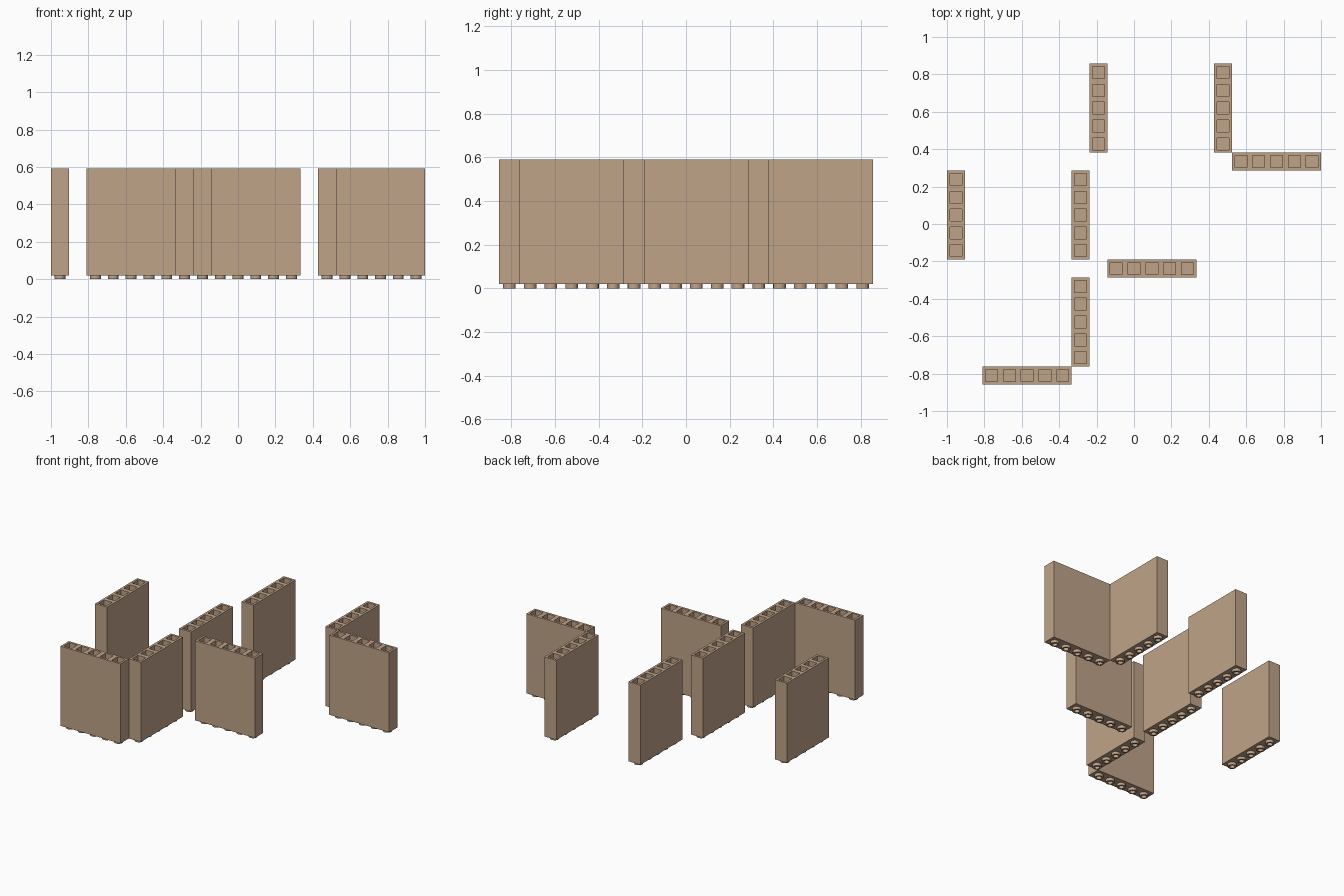
import bpy, bmesh, math
from mathutils import Vector

if "Cube" in bpy.data.objects:
    bpy.data.objects.remove(bpy.data.objects["Cube"])

C = 2 / 21              # one grid cell
Z0, Z1 = 0.02, 0.591    # wall body bottom and top
HOLE, DEPTH = 0.032, 0.1
R_OUT, R_IN, SIDES = 0.029, 0.018, 16

mat = bpy.data.materials.new("tan")
mat.diffuse_color = (0.53, 0.37, 0.25, 1)
mat.use_nodes = True
mat.node_tree.nodes["Principled BSDF"].inputs["Base Color"].default_value = mat.diffuse_color


def bridge(bm, a, b):
    n = len(a)
    for i in range(n):
        j = (i + 1) % n
        bm.faces.new((a[i], a[j], b[j], b[i]))


def ring(bm, cx, cy, z, r, n, turn=0.0):
    return [bm.verts.new((cx + r * math.cos(turn + math.tau * i / n),
                          cy + r * math.sin(turn + math.tau * i / n), z)) for i in range(n)]


def wall(name, x, y, along_x):
    """Five-cell panel, lower corner at (x, y), sockets above and hollow pegs below."""
    bm = bmesh.new()
    q, s2 = math.pi / 4, math.sqrt(2)
    for k in range(5):
        cx = x + C * (0.5 + (k if along_x else 0))
        cy = y + C * (0.5 + (0 if along_x else k))
        # cell shell with a square socket in the top
        low = ring(bm, cx, cy, Z0, C / s2, 4, q)
        top = ring(bm, cx, cy, Z1, C / s2, 4, q)
        rim = ring(bm, cx, cy, Z1, HOLE * s2, 4, q)
        floor = ring(bm, cx, cy, Z1 - DEPTH, HOLE * s2, 4, q)
        bm.faces.new(low[::-1])
        for a, b in ((low, top), (top, rim), (rim, floor)):
            bridge(bm, a, b)
        bm.faces.new(floor)
        # hollow round peg
        a = ring(bm, cx, cy, Z0, R_OUT, SIDES)
        b = ring(bm, cx, cy, 0, R_OUT, SIDES)
        c = ring(bm, cx, cy, 0, R_IN, SIDES)
        d = ring(bm, cx, cy, Z0 - 0.001, R_IN, SIDES)
        for p, r in ((b, a), (c, b), (d, c)):
            bridge(bm, p, r)
        bm.faces.new(d[::-1])
    # join cells and drop the partitions between them
    bmesh.ops.remove_doubles(bm, verts=bm.verts, dist=1e-5)
    inner = []
    for f in bm.faces:
        m = f.calc_center_median()
        t = ((m.x - x) if along_x else (m.y - y)) / C
        n = f.normal if f.normal.length else Vector()
        f.normal_update()
        n = f.normal
        if abs(n.x if along_x else n.y) > 0.9 and f.calc_area() > 0.02 and 0.5 < t < 4.5:
            inner.append(f)
    bmesh.ops.delete(bm, geom=inner, context='FACES')
    me = bpy.data.meshes.new(name)
    bm.to_mesh(me)
    bm.free()
    me.materials.append(mat)
    bpy.context.collection.objects.link(bpy.data.objects.new(name, me))


# panels: column, row, runs along x
for i, (cx, cy, ax) in enumerate([(0, 7, 0), (7, 7, 0), (8, 13, 0), (15, 13, 0),
                                  (16, 12, 1), (9, 6, 1), (7, 1, 0), (2, 0, 1)]):
    wall(f"wall_panel_{i + 1}", -1 + cx * C, -9 * C + cy * C, bool(ax))
